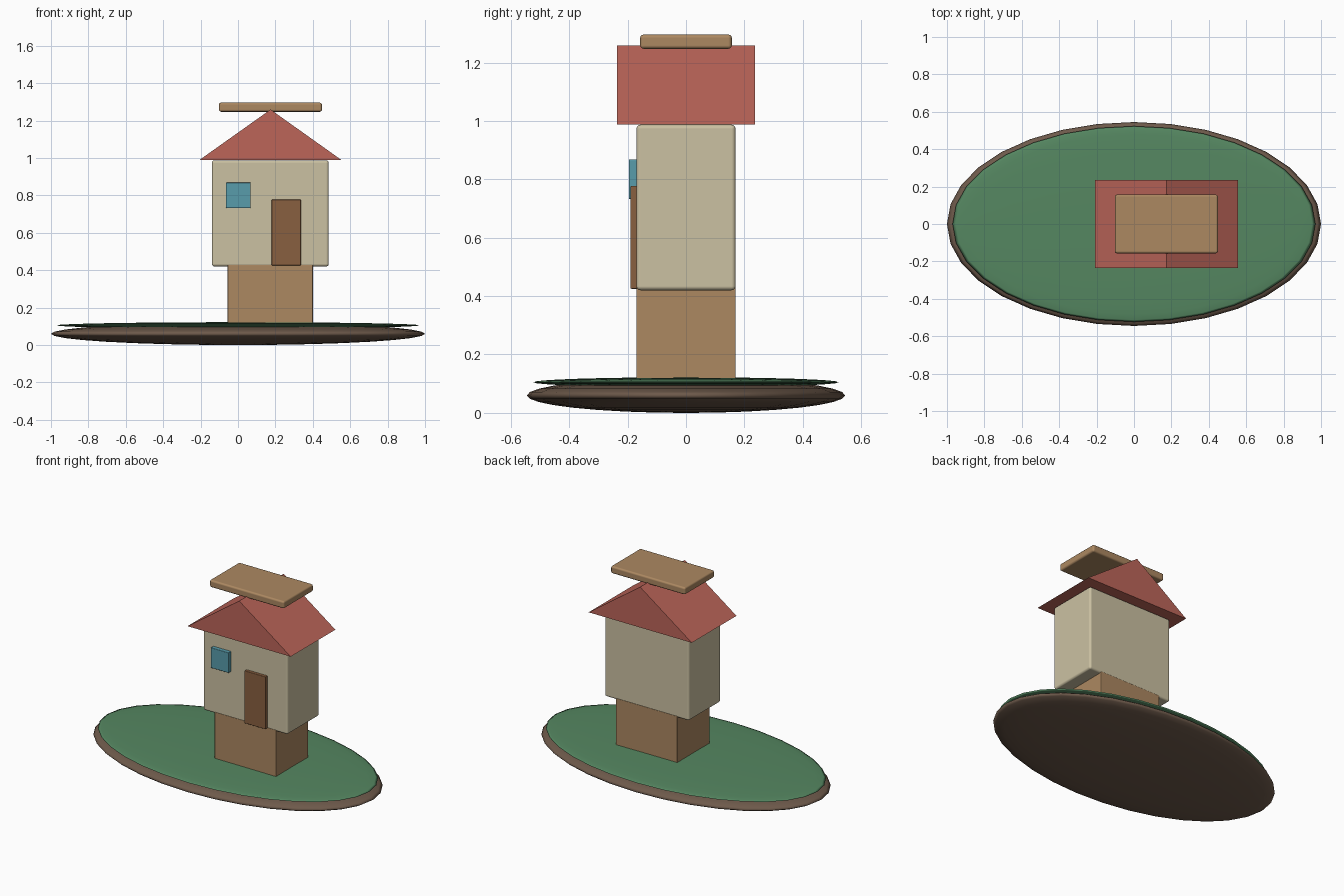
import bpy, bmesh, math
from mathutils import Matrix

if "Cube" in bpy.data.objects:
    bpy.data.objects.remove(bpy.data.objects["Cube"])


def material(name, rgb):
    m = bpy.data.materials.new(name)
    lin = [(c / 255 / 12.92) if c < 11 else ((c / 255 + 0.055) / 1.055) ** 2.4 for c in rgb]
    m.diffuse_color = (*lin, 1)
    m.use_nodes = True
    m.node_tree.nodes["Principled BSDF"].inputs["Base Color"].default_value = m.diffuse_color
    return m


soil = material("soil brown", (110, 90, 75))
grass = material("grass green", (85, 135, 97))
wood = material("light wood", (172, 136, 97))
cream = material("cream wall", (203, 193, 162))
red = material("roof red", (188, 101, 89))
door_brown = material("door brown", (137, 96, 64))
glass = material("window blue", (88, 156, 171))


def add(name, bm, mat):
    me = bpy.data.meshes.new(name)
    bm.to_mesh(me)
    bm.free()
    me.materials.append(mat)
    ob = bpy.data.objects.new(name, me)
    bpy.context.collection.objects.link(ob)
    return ob


def disc(name, centre_z, radii, mat):
    """Smooth flattened sphere."""
    bm = bmesh.new()
    bmesh.ops.create_uvsphere(bm, u_segments=32, v_segments=16, radius=1)
    bmesh.ops.transform(bm, verts=bm.verts,
                        matrix=Matrix.Translation((0, 0, centre_z)) @ Matrix.Diagonal((*radii, 1)))
    for f in bm.faces:
        f.smooth = True
    return add(name, bm, mat)


def box(name, x, y, z, mat, bevel=0.0):
    """Box from min/max ranges, with optional rounded edges."""
    bm = bmesh.new()
    bmesh.ops.create_cube(bm, size=1)
    for v in bm.verts:
        v.co = [r[0] + (c + 0.5) * (r[1] - r[0]) for c, r in zip(v.co, (x, y, z))]
    ob = add(name, bm, mat)
    if bevel:
        mod = ob.modifiers.new("rounded edges", "BEVEL")
        mod.width, mod.segments = bevel, 3
        mod.harden_normals = True
        for p in ob.data.polygons:
            p.use_smooth = True
    return ob


# Ground island
disc("island_base", 0.06, (1.0, 0.545, 0.06), soil)
disc("grass_top", 0.105, (0.97, 0.523, 0.017), grass)

# House
box("foundation", (-0.055, 0.4), (-0.17, 0.17), (0.09, 0.43), wood, 0.004)
box("house_body", (-0.14, 0.485), (-0.17, 0.17), (0.42, 0.987), cream, 0.014)
box("door", (0.18, 0.336), (-0.19, -0.165), (0.425, 0.777), door_brown, 0.004)
box("window", (-0.065, 0.068), (-0.196, -0.165), (0.732, 0.868), glass, 0.004)

# Gable roof: triangle extruded from front to back
bm = bmesh.new()
tri = bm.faces.new([bm.verts.new((x, -0.236, z))
                    for x, z in ((-0.208, 0.988), (0.555, 0.988), (0.174, 1.259))])
ext = bmesh.ops.extrude_face_region(bm, geom=[tri])
bmesh.ops.translate(bm, vec=(0, 0.472, 0),
                    verts=[g for g in ext["geom"] if isinstance(g, bmesh.types.BMVert)])
bmesh.ops.recalc_face_normals(bm, faces=bm.faces)
add("roof", bm, red)

# Plank resting on the ridge
box("ridge_plank", (-0.102, 0.449), (-0.157, 0.157), (1.247, 1.296), wood, 0.012)
